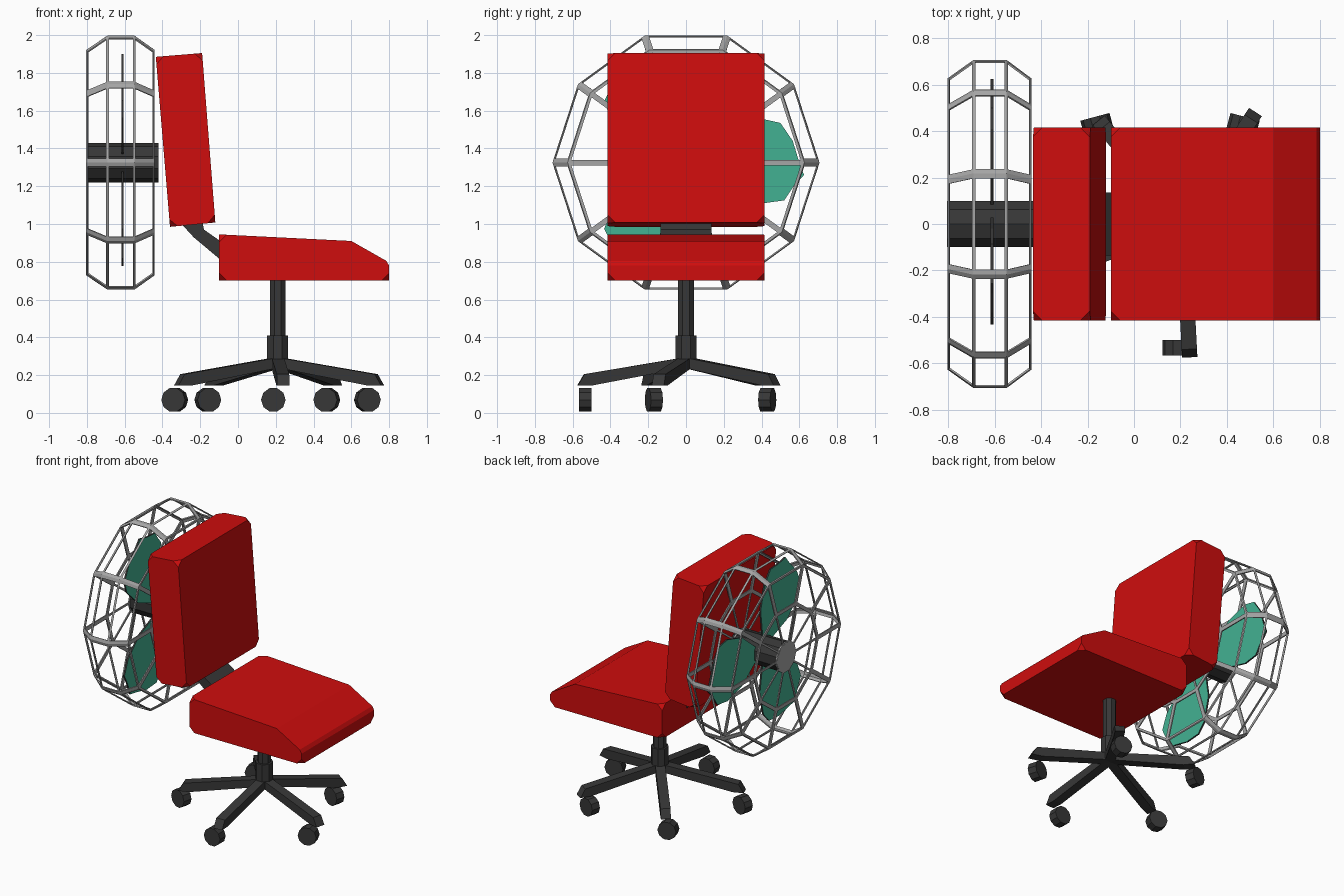
import bpy, bmesh, math
from mathutils import Matrix, Vector

if "Cube" in bpy.data.objects:
    bpy.data.objects.remove(bpy.data.objects["Cube"])


def material(name, rgb):
    m = bpy.data.materials.new(name)
    m.diffuse_color = (*rgb, 1)
    m.use_nodes = True
    m.node_tree.nodes["Principled BSDF"].inputs["Base Color"].default_value = m.diffuse_color
    return m


RED = material("red_upholstery", (0.62, 0.004, 0.004))
DARK = material("dark_plastic", (0.038, 0.038, 0.038))
GREY = material("grey_metal", (0.38, 0.38, 0.38))
GREEN = material("green_blade", (0.055, 0.44, 0.29))


def finish(bm, name, *mats):
    bmesh.ops.recalc_face_normals(bm, faces=bm.faces)
    me = bpy.data.meshes.new(name)
    bm.to_mesh(me)
    bm.free()
    for m in mats:
        me.materials.append(m)
    ob = bpy.data.objects.new(name, me)
    bpy.context.collection.objects.link(ob)
    return ob


def prism(name, profile, half, mat, matrix=Matrix(), cut=None, cut_size=0.04):
    """Extrude an x-z profile along y; optionally clip the corners in list cut."""
    bm = bmesh.new()
    n = len(profile)
    a = [bm.verts.new((x, -half, z)) for x, z in profile]
    b = [bm.verts.new((x, half, z)) for x, z in profile]
    bm.faces.new(a)
    bm.faces.new(b[::-1])
    for i in range(n):
        j = (i + 1) % n
        bm.faces.new((a[i], b[i], b[j], a[j]))
    if cut:
        bmesh.ops.bevel(bm, geom=[s[i] for i in cut for s in (a, b)], offset=cut_size,
                        segments=1, affect='VERTICES')
    bm.transform(matrix)
    return finish(bm, name, mat)


def cylinder(name, radius, length, sides, mat, matrix):
    bm = bmesh.new()
    bmesh.ops.create_cone(bm, cap_ends=True, segments=sides, radius1=radius,
                          radius2=radius, depth=length, matrix=matrix)
    return finish(bm, name, mat)


def move(x, y, z):
    return Matrix.Translation((x, y, z))


def turn(deg, axis):
    return Matrix.Rotation(math.radians(deg), 4, axis)


# Cushions with clipped corners
prism("seat", [(-0.10, 0.70), (0.80, 0.70), (0.80, 0.78), (0.785, 0.805),
               (0.60, 0.91), (-0.10, 0.945)], 0.415, RED, cut=(0, 1, 5))
prism("backrest", [(-0.36, 0.985), (-0.12, 1.008), (-0.19, 1.905), (-0.435, 1.885)],
      0.415, RED, cut=(0, 1, 2, 3))

# Bracket joining the seat and the backrest
prism("back_bracket", [(-0.29, 1.02), (-0.29, 0.99), (-0.235, 0.93), (-0.08, 0.80),
                       (-0.08, 0.90), (-0.18, 0.97), (-0.19, 1.02)], 0.135, DARK)

# Column and star base
PX = 0.21
cylinder("post", 0.045, 0.36, 8, DARK, move(PX, 0, 0.53) @ turn(22.5, 'Z'))
cylinder("post_collar", 0.06, 0.17, 8, DARK, move(PX, 0, 0.325) @ turn(22.5, 'Z'))
casters = [(0.187, -0.533, 0), (0.685, -0.17, 15), (0.47, 0.43, -15),
           (-0.16, 0.43, 15), (-0.335, -0.17, -15)]
for i, (cx, cy, yaw) in enumerate(casters):
    prism(f"base_leg_{i + 1}", [(0, 0.24), (0.50, 0.145), (0.575, 0.145),
                                (0.54, 0.205), (0, 0.295)], 0.033, DARK,
          move(PX, 0, 0) @ turn(-87 + 72 * i, 'Z'))
    cylinder(f"caster_{i + 1}", 0.065, 0.065, 10, DARK,
             move(cx, cy, 0.069) @ turn(yaw, 'Z') @ turn(90, 'X') @ turn(18, 'Z'))

# Fan hub
CZ, SIDES = 1.325, 10
along_x = turn(90, 'Y') @ turn(90, 'Z')
cylinder("fan_hub", 0.105, 0.377, SIDES, DARK, move(-0.6085, 0, CZ) @ along_x)
cylinder("fan_hub_cap", 0.105, 0.008, SIDES, GREY, move(-0.801, 0, CZ) @ along_x)

# Fan blades: green faces with a dark rim
outline = [(0.08, 0.05), (0.24, 0.18), (0.41, 0.23), (0.50, 0.21), (0.565, 0.115),
           (0.60, 0), (0.625, -0.065), (0.57, -0.125), (0.52, -0.20),
           (0.41, -0.215), (0.24, -0.17), (0.08, -0.05)]
for i in range(3):
    bm = bmesh.new()
    face = bm.faces.new([bm.verts.new((-0.006, y, z)) for y, z in outline])
    ext = bmesh.ops.extrude_face_region(bm, geom=[face], use_keep_orig=True)
    bmesh.ops.translate(bm, vec=(0.012, 0, 0),
                        verts=[v for v in ext["geom"] if isinstance(v, bmesh.types.BMVert)])
    bm.normal_update()
    for f in bm.faces:
        f.material_index = 0 if abs(f.normal.x) > 0.5 else 1
    bm.transform(move(-0.612, 0, CZ) @ turn(120 * i, 'X'))
    finish(bm, f"fan_blade_{i + 1}", GREEN, DARK)

# Fan cage: ten-sided lathe whose panels are opened up, leaving flat bars
rings = [(-0.80, 0.10), (-0.80, 0.36), (-0.80, 0.625), (-0.69, 0.703),
         (-0.55, 0.703), (-0.445, 0.625), (-0.445, 0.36), (-0.445, 0.10)]


def cage_point(ring, k):
    x, r = ring
    a = 2 * math.pi * k / SIDES
    return Vector((x, r * math.cos(a), CZ + r * math.sin(a)))


bm = bmesh.new()
for p, q in zip(rings, rings[1:]):
    for k in range(SIDES):
        outer = [cage_point(p, k), cage_point(q, k), cage_point(q, k + 1), cage_point(p, k + 1)]
        mid = sum(outer, Vector()) / 4
        inner = [mid + (c - mid) * 0.9 for c in outer]
        vo = [bm.verts.new(c) for c in outer]
        vi = [bm.verts.new(c) for c in inner]
        for s in range(4):
            t = (s + 1) % 4
            bm.faces.new((vo[s], vo[t], vi[t], vi[s]))
bmesh.ops.remove_doubles(bm, verts=bm.verts, dist=0.0005)
cage = finish(bm, "fan_cage", GREY)
solid = cage.modifiers.new("bar_thickness", 'SOLIDIFY')
solid.thickness = 0.008
solid.offset = 0
